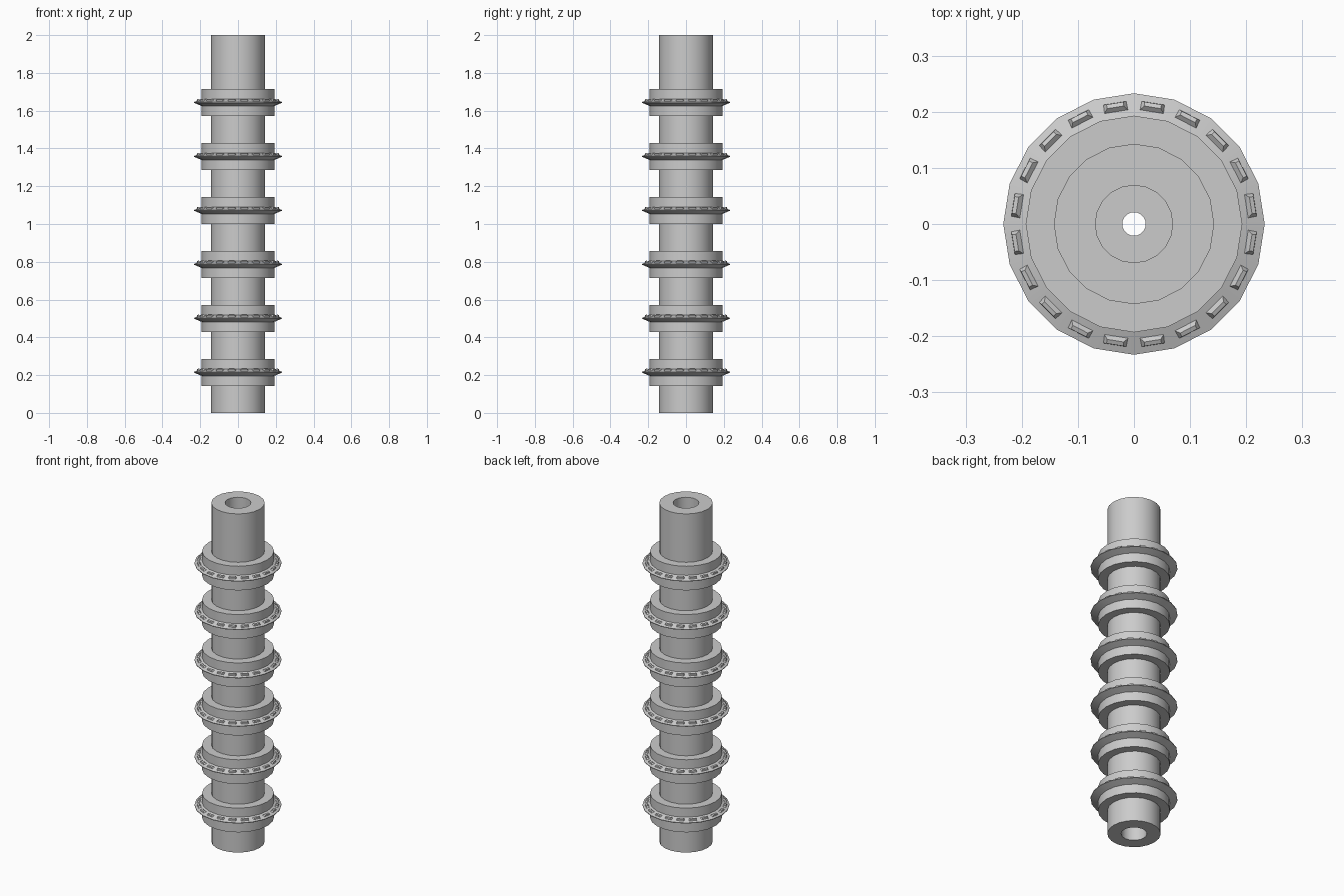
import bpy, bmesh, math
from mathutils import Matrix

if "Cube" in bpy.data.objects:
    bpy.data.objects.remove(bpy.data.objects["Cube"])

SIDES = 20
UNIT = 2 / 7          # spacing of the collars


def finish(bm, name):
    bmesh.ops.recalc_face_normals(bm, faces=bm.faces)
    me = bpy.data.meshes.new(name)
    bm.to_mesh(me)
    bm.free()
    ob = bpy.data.objects.new(name, me)
    bpy.context.collection.objects.link(ob)
    return ob


def smooth(ob):
    bpy.ops.object.select_all(action='DESELECT')
    ob.select_set(True)
    bpy.context.view_layer.objects.active = ob
    bpy.ops.object.shade_smooth_by_angle(angle=math.radians(30))


def lathe(profile, name):
    """Revolve a closed (radius, height) profile around z."""
    bm = bmesh.new()
    rings = []
    for k in range(SIDES):
        a = 2 * math.pi * k / SIDES
        rings.append([bm.verts.new((r * math.cos(a), r * math.sin(a), z)) for r, z in profile])
    n = len(profile)
    for k in range(SIDES):
        p, q = rings[k], rings[(k + 1) % SIDES]
        for i in range(n):
            j = (i + 1) % n
            bm.faces.new((p[i], q[i], q[j], p[j]))
    ob = finish(bm, name)
    smooth(ob)
    return ob


def studs(z, name):
    """Bevelled studs standing on the sloped face of a flange."""
    bm = bmesh.new()
    tilt = math.atan2(0.018, 0.04)
    for k in range(SIDES):
        a = 2 * math.pi * (k + 0.5) / SIDES
        m = (Matrix.Rotation(a, 4, 'Z') @ Matrix.Translation((0.2105, 0, z))
             @ Matrix.Rotation(tilt, 4, 'Y'))
        low = [bm.verts.new(m @ v) for v in stud_ring(0.0095, 0.0225, -0.002)]
        top = [bm.verts.new(m @ v) for v in stud_ring(0.004, 0.015, 0.009)]
        bm.faces.new(low)
        bm.faces.new(top)
        for i in range(4):
            j = (i + 1) % 4
            bm.faces.new((low[i], low[j], top[j], top[i]))
    return finish(bm, name)


def stud_ring(hx, hy, z):
    from mathutils import Vector
    return [Vector((sx * hx, sy * hy, z)) for sx, sy in ((-1, -1), (1, -1), (1, 1), (-1, 1))]


# Hollow shaft: wide bore at both ends, narrow bore between
R, BORE, PIN, DEPTH = 0.143, 0.069, 0.021, UNIT / 2
lathe([(R, 0), (R, 2), (BORE, 2), (BORE, 2 - DEPTH), (PIN, 2 - DEPTH),
       (PIN, DEPTH), (BORE, DEPTH), (BORE, 0)], "shaft")

# Six collars, each with a pointed flange and a ring of studs
for i in range(6):
    z0 = UNIT * (i + 0.5)
    z1 = z0 + UNIT / 2
    zm = (z0 + z1) / 2
    lathe([(0.13, z0), (0.193, z0), (0.193, zm - 0.018), (0.233, zm - 0.001), (0.233, zm + 0.003),
           (0.193, zm + 0.018), (0.193, z1), (0.13, z1)], f"collar_{i + 1}")
    studs(zm + 0.010, f"flange_studs_{i + 1}")
